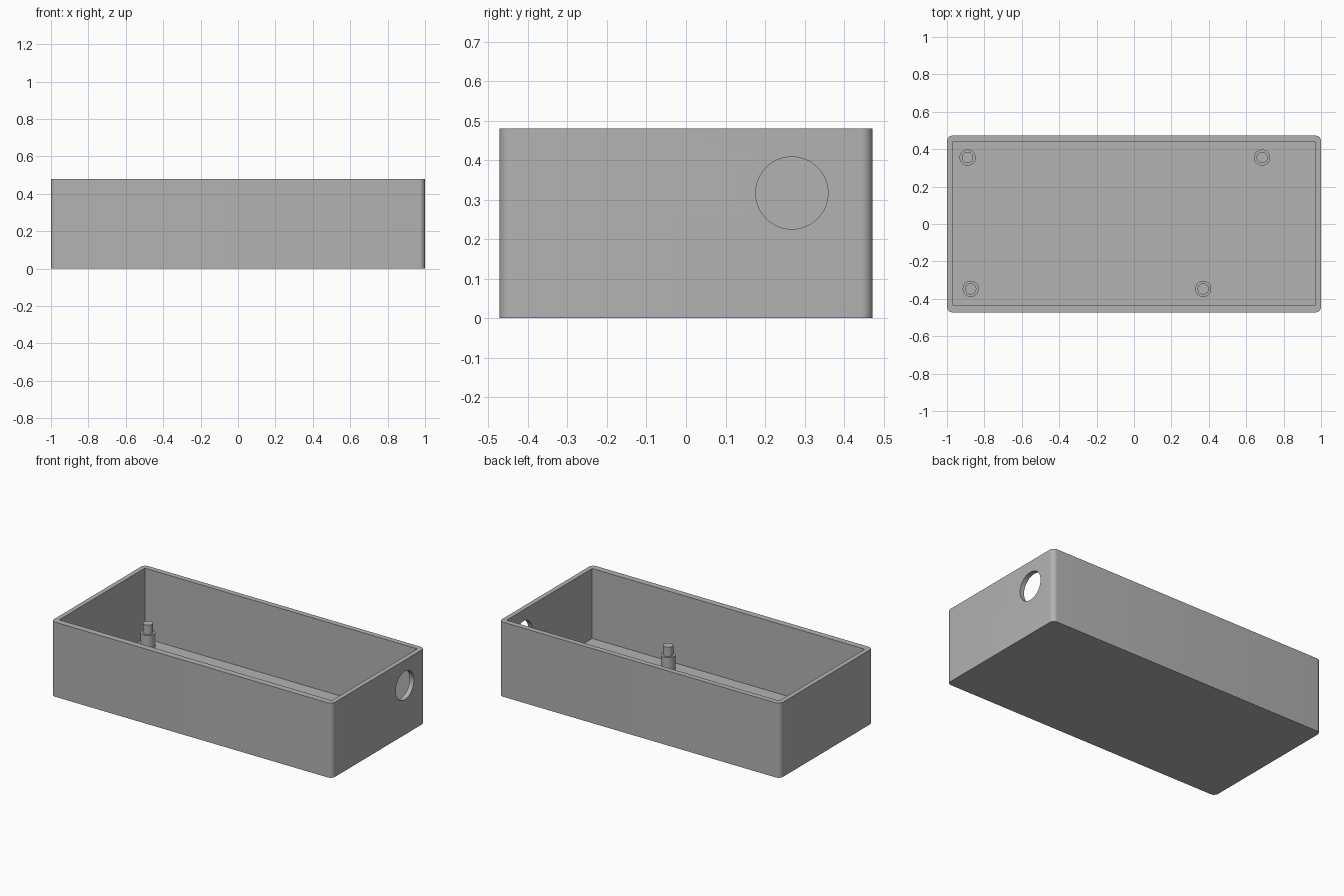
import bpy, bmesh, math
from mathutils import Matrix

if "Cube" in bpy.data.objects:
    bpy.data.objects.remove(bpy.data.objects["Cube"])

LENGTH, WIDTH, HEIGHT = 2.0, 0.945, 0.48
FLOOR = 0.03

grey = bpy.data.materials.new("plain grey")
grey.use_nodes = True
colour = (0.45, 0.45, 0.45, 1)
grey.diffuse_color = colour
grey.node_tree.nodes["Principled BSDF"].inputs["Base Color"].default_value = colour


def make_object(name, bm):
    bmesh.ops.recalc_face_normals(bm, faces=bm.faces)
    mesh = bpy.data.meshes.new(name)
    bm.to_mesh(mesh)
    bm.free()
    mesh.materials.append(grey)
    obj = bpy.data.objects.new(name, mesh)
    bpy.context.collection.objects.link(obj)
    return obj


def box(name, size, centre, corner=0):
    """Box with optionally rounded vertical edges."""
    bm = bmesh.new()
    bmesh.ops.create_cube(bm, size=1, matrix=Matrix.Translation(centre) @ Matrix.Diagonal((*size, 1)))
    if corner:
        upright = [e for e in bm.edges if abs(e.verts[0].co.z - e.verts[1].co.z) > 0.1]
        bmesh.ops.bevel(bm, geom=upright, offset=corner, segments=8, profile=0.5, affect='EDGES')
    return make_object(name, bm)


def turned(name, profile, matrix, sides=48):
    """Closed solid spun around z from (radius, height) points."""
    bm = bmesh.new()
    verts = [bm.verts.new((r, 0, z)) for r, z in profile]
    edges = [bm.edges.new(pair) for pair in zip(verts, verts[1:])]
    bmesh.ops.spin(bm, geom=verts + edges, axis=(0, 0, 1), cent=(0, 0, 0),
                   angle=math.tau, steps=sides)
    bmesh.ops.remove_doubles(bm, verts=bm.verts, dist=0.0001)
    bm.transform(matrix)
    return make_object(name, bm)


def smooth(obj):
    bpy.ops.object.select_all(action='DESELECT')
    obj.select_set(True)
    bpy.context.view_layer.objects.active = obj
    bpy.ops.object.shade_smooth_by_angle(angle=math.radians(30))


# Open tray: rounded block, hollowed, with a cable hole in the +x wall
tray = box("tray", (LENGTH, WIDTH, HEIGHT), (0, 0, HEIGHT / 2), corner=0.03)
hollow = box("hollow_cutter", (LENGTH - 0.06, WIDTH - 0.075, HEIGHT), (0, 0.003, FLOOR + HEIGHT / 2))
hole = turned("hole_cutter", [(0, -0.1), (0.0915, -0.1), (0.0915, 0.1), (0, 0.1)],
              Matrix.Translation((1, 0.268, 0.317)) @ Matrix.Rotation(math.pi / 2, 4, 'Y'), 64)
for cutter in (hollow, hole):
    cut = tray.modifiers.new(cutter.name, 'BOOLEAN')
    cut.operation, cut.solver, cut.object = 'DIFFERENCE', 'EXACT', cutter
    bpy.context.view_layer.objects.active = tray
    bpy.ops.object.modifier_apply(modifier=cut.name)
    bpy.data.objects.remove(cutter)
smooth(tray)

# Stepped mounting posts on the floor
post_profile = [(0, FLOOR - 0.01), (0.043, FLOOR - 0.01), (0.043, 0.12),
                (0.03, 0.12), (0.03, 0.18), (0, 0.18)]
posts = {"back_right_post": (-0.89, 0.355), "back_left_post": (0.685, 0.355),
         "front_right_post": (-0.873, -0.347), "front_left_post": (0.37, -0.347)}
for name, (x, y) in posts.items():
    smooth(turned(name, post_profile, Matrix.Translation((x, y, 0))))
